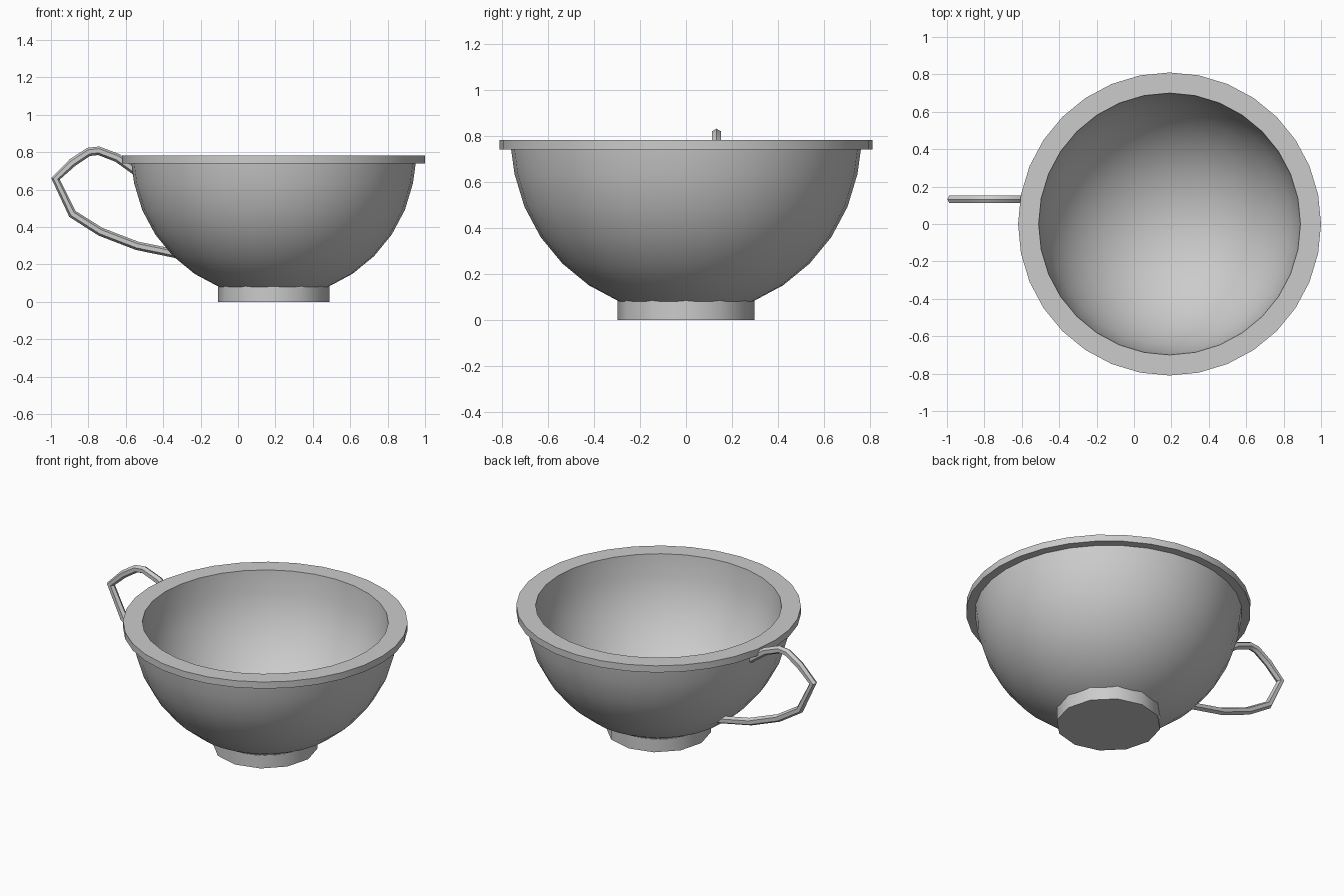
import bpy, bmesh
from math import sin, cos, pi, radians
from mathutils import Vector

if "Cube" in bpy.data.objects:
    bpy.data.objects.remove(bpy.data.objects["Cube"])

CX, RIM_Z = 0.19, 0.782


def finish(bm, name, angle):
    bmesh.ops.remove_doubles(bm, verts=bm.verts, dist=1e-4)
    bmesh.ops.recalc_face_normals(bm, faces=bm.faces)
    me = bpy.data.meshes.new(name)
    bm.to_mesh(me)
    bm.free()
    ob = bpy.data.objects.new(name, me)
    bpy.context.collection.objects.link(ob)
    bpy.ops.object.select_all(action='DESELECT')
    ob.select_set(True)
    bpy.context.view_layer.objects.active = ob
    bpy.ops.object.shade_smooth_by_angle(angle=radians(angle))
    return ob


def revolve(name, profile, sides, angle=35):
    bm = bmesh.new()
    vs = [bm.verts.new((CX + r, 0, z)) for r, z in profile]
    es = [bm.edges.new(p) for p in zip(vs, vs[1:])]
    bmesh.ops.spin(bm, geom=vs + es, cent=(CX, 0, 0), axis=(0, 0, 1),
                   angle=2 * pi, steps=sides, use_duplicate=False)
    return finish(bm, name, angle)


def arc(radius, steps=8):
    # quarter circle from the bottom pole up to the rim
    return [(radius * sin(i * pi / 2 / steps), RIM_Z - radius * cos(i * pi / 2 / steps))
            for i in range(steps + 1)]


# Hemispherical bowl with wall thickness and overhanging rim
outer = arc(0.76)[:-1] + [(0.76, 0.74)]
revolve("bowl", arc(0.70) + [(0.81, RIM_Z), (0.81, 0.74)] + outer[::-1], 32)

# Low twelve-sided foot
revolve("foot", [(0, 0), (0.298, 0), (0.298, 0.085), (0, 0.085)], 12)

# Thin hexagonal handle swept along a path in the xz plane
path = [(-0.52, 0.68), (-0.645, 0.77), (-0.745, 0.808), (-0.798, 0.802),
        (-0.885, 0.745), (-0.976, 0.658), (-0.885, 0.47), (-0.735, 0.375),
        (-0.54, 0.30), (-0.31, 0.253)]
pts = [Vector((x, 0.132, z)) for x, z in path]
R, N = 0.023, 6
bm = bmesh.new()
rings = []
for i, p in enumerate(pts):
    a = (p - pts[max(i - 1, 0)]).normalized()
    b = (pts[min(i + 1, len(pts) - 1)] - p).normalized()
    t = (a + b).normalized()
    n = Vector((-t.z, 0, t.x))
    rings.append([bm.verts.new(p + R * (n * cos(k * 2 * pi / N) + Vector((0, 1, 0)) * sin(k * 2 * pi / N)))
                  for k in range(N)])
for r0, r1 in zip(rings, rings[1:]):
    for k in range(N):
        bm.faces.new((r0[k], r0[(k + 1) % N], r1[(k + 1) % N], r1[k]))
bm.faces.new(rings[0])
bm.faces.new(rings[-1])
finish(bm, "handle", 40)
